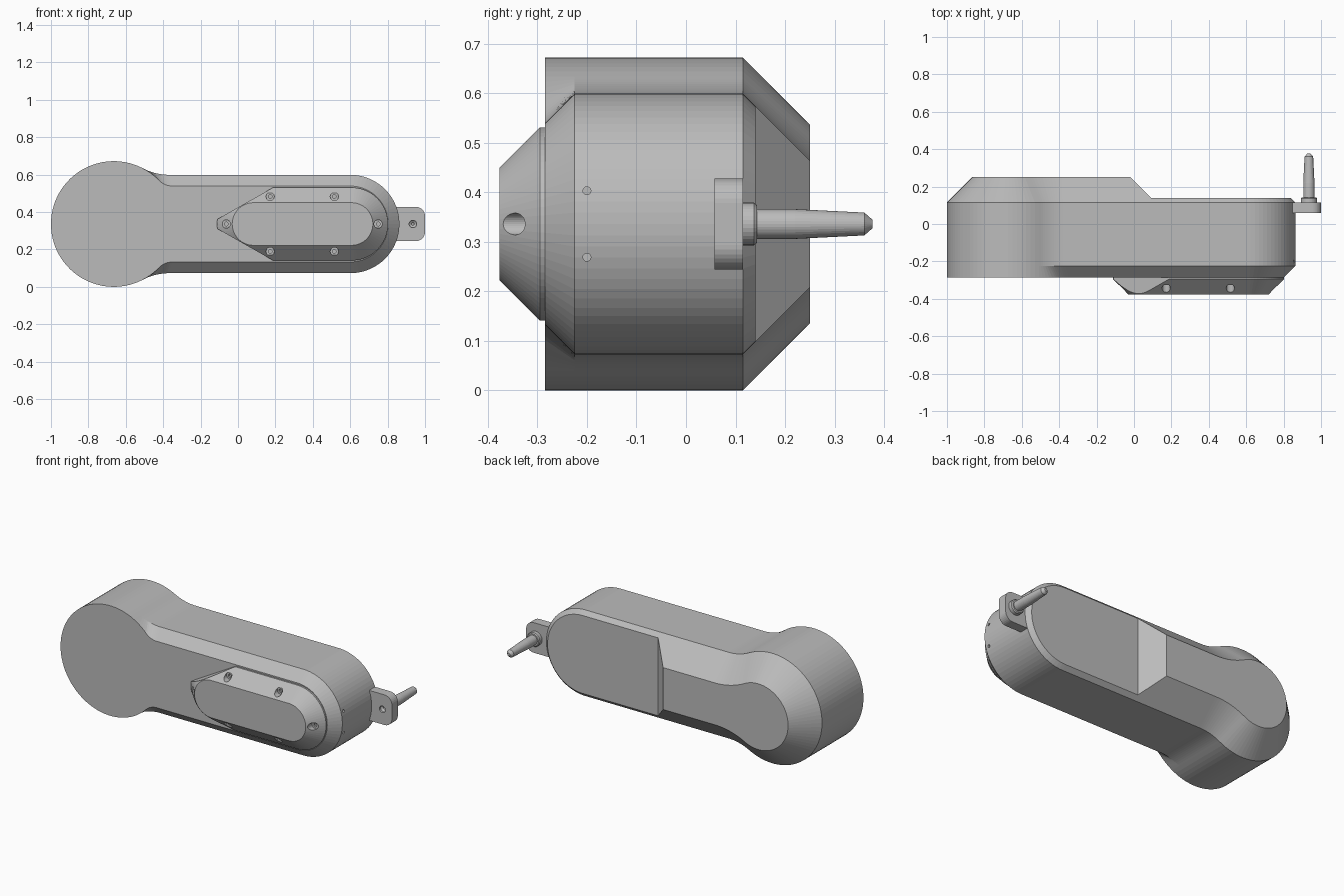
import bpy, bmesh, math
from mathutils import Vector, Matrix

if "Cube" in bpy.data.objects:
    bpy.data.objects.remove(bpy.data.objects["Cube"], do_unlink=True)

ZC = 0.336            # height of the long axis
HUB_X, HUB_R = -0.664, 0.336
END_X, HALF = 0.6, 0.263

grey = bpy.data.materials.new("plain grey")
grey.use_nodes = True
grey.diffuse_color = (0.5, 0.5, 0.5, 1)
grey.node_tree.nodes["Principled BSDF"].inputs["Base Color"].default_value = (0.5, 0.5, 0.5, 1)


def finish(name, bm):
    bmesh.ops.recalc_face_normals(bm, faces=bm.faces)
    mesh = bpy.data.meshes.new(name)
    bm.to_mesh(mesh)
    bm.free()
    mesh.materials.append(grey)
    obj = bpy.data.objects.new(name, mesh)
    bpy.context.collection.objects.link(obj)
    return obj


def loft(rings):
    """Bridge rings of 3D points and cap both ends."""
    bm = bmesh.new()
    rows = [[bm.verts.new(p) for p in ring] for ring in rings]
    n = len(rows[0])
    for a, b in zip(rows, rows[1:]):
        for i in range(n):
            j = (i + 1) % n
            bm.faces.new((a[i], a[j], b[j], b[i]))
    bm.faces.new(rows[0])
    bm.faces.new(rows[-1])
    return bm


def at_y(outline, y):
    return [(x, y, ZC + z) for x, z in outline]


def arc(cx, cz, r, a0, a1, n):
    """n + 1 points from angle a0 to a1."""
    steps = [a0 + (a1 - a0) * i / n for i in range(n + 1)]
    return [(cx + r * math.cos(a), cz + r * math.sin(a)) for a in steps]


def slot(x0, x1, r, n=36):
    h = math.pi / 2
    return arc(x0, 0, r, h, 3 * h, n) + arc(x1, 0, r, -h, h, n)


def lathe(name, x, z, stations, axis="Y", n=32):
    """Turned part from (position, radius) stations along an axis."""
    rings = []
    for p, r in stations:
        pts = arc(0, 0, r, 0, math.tau * (n - 1) / n, n - 1)
        if axis == "Y":
            rings.append([(x + u, p, z + v) for u, v in pts])
        else:
            rings.append([(p, x + u, z + v) for u, v in pts])
    return finish(name, loft(rings))


def cut(target, cutter):
    cutter.hide_render = True
    mod = target.modifiers.new("cut", "BOOLEAN")
    mod.operation, mod.solver, mod.object = "DIFFERENCE", "EXACT", cutter
    bpy.context.view_layer.objects.active = target
    bpy.ops.object.modifier_apply(modifier=mod.name)
    bpy.data.objects.remove(cutter, do_unlink=True)


# Body outline: round hub blended into a straight arm with a round end
def blend(hub_r, half, f):
    dz = half + f
    dx = math.sqrt((hub_r + f) ** 2 - dz ** 2)
    return dx, dz, math.atan2(dz, dx)


def body_outline(inset=0, front=False):
    r, half, f = HUB_R - inset, HALF - inset, 0.3 + inset
    dx, dz, touch = blend(r, half, f)
    top = arc(HUB_X, 0, r, math.pi, touch, 28)
    if front:
        half, f = HALF - 0.06, 0.1
        dx, dz, inner = blend(r, half, f)
        top += arc(HUB_X, 0, r, touch, inner, 5)[1:]
        top += arc(HUB_X + dx, dz, f, inner + math.pi, 1.5 * math.pi, 7)[1:]
    else:
        top += arc(HUB_X + dx, dz, f, touch + math.pi, 1.5 * math.pi, 12)[1:]
    top += arc(END_X, 0, half, math.pi / 2, 0, 18)
    return top + [(x, -z) for x, z in reversed(top[1:-1])]


body = finish("body", loft([
    at_y(body_outline(front=True), -0.285),
    at_y(body_outline(), -0.225),
    at_y(body_outline(), 0.115),
    at_y(body_outline(0.135), 0.25)]))

# Lowered back of the arm with a sloped step
step = [(-0.17, 0.4), (0.09, 0.14), (1.1, 0.14), (1.1, 0.4)]
cut(body, finish("step_cutter", loft([[(x, y, z) for x, y in step] for z in (-0.2, 0.9)])))

# Two small holes in the rounded end
for side in (-1, 1):
    cut(body, lathe("hole_cutter", -0.2, ZC + side * 0.067,
                    [(0.835, 0.008), (0.9, 0.008)], "X", 16))

# Front cover: bevelled slot trimmed to a point on one side
C0, C1 = 0.083, 0.607
bm = loft([at_y(slot(C0, C1, r), y) for r, y in
           ((0.195, -0.28), (0.195, -0.295), (0.114, -0.376))])
for side in (-1, 1):
    normal = Vector((-0.495, 0, side * 0.869))
    res = bmesh.ops.bisect_plane(
        bm, geom=bm.verts[:] + bm.edges[:] + bm.faces[:],
        plane_co=Vector((C0, 0, ZC)) + normal * 0.118, plane_no=normal, clear_outer=True)
    bmesh.ops.holes_fill(bm, edges=[e for e in bm.edges if e.is_boundary])
cover = finish("front_cover", bm)

# Screw pockets around the cover
screws = [(x, s * 0.147) for x in (0.172, 0.515) for s in (-1, 1)] + [(-0.063, 0), (0.75, 0)]
for x, z in screws:
    cut(cover, lathe("pocket_cutter", x, ZC + z,
                     [(-0.315, 0.01), (-0.325, 0.01), (-0.325, 0.022), (-0.42, 0.022)]))

# Mounting tab with rounded outer corners
h, q, c = 0.092, math.pi / 2, 0.05
tab_outline = ([(0.82, -h)] + arc(1 - c, c - h, c, -q, 0, 8)
               + arc(1 - c, h - c, c, 0, q, 8) + [(0.82, h)])
tab = finish("mounting_tab", loft([at_y(tab_outline, y) for y in (0.058, 0.115)]))
PIN_X = 0.935
cut(tab, lathe("tab_hole_cutter", PIN_X, ZC, [(0.0, 0.02), (0.07, 0.02), (0.08, 0.007), (0.1, 0.007)]))

# Collar and tapered pin
lathe("pin_collar", PIN_X, ZC, [(0.112, 0.043), (0.137, 0.043), (0.143, 0.038)])
lathe("pin", PIN_X, ZC, [(0.14, 0.03), (0.22, 0.03), (0.36, 0.023), (0.376, 0.009)])
